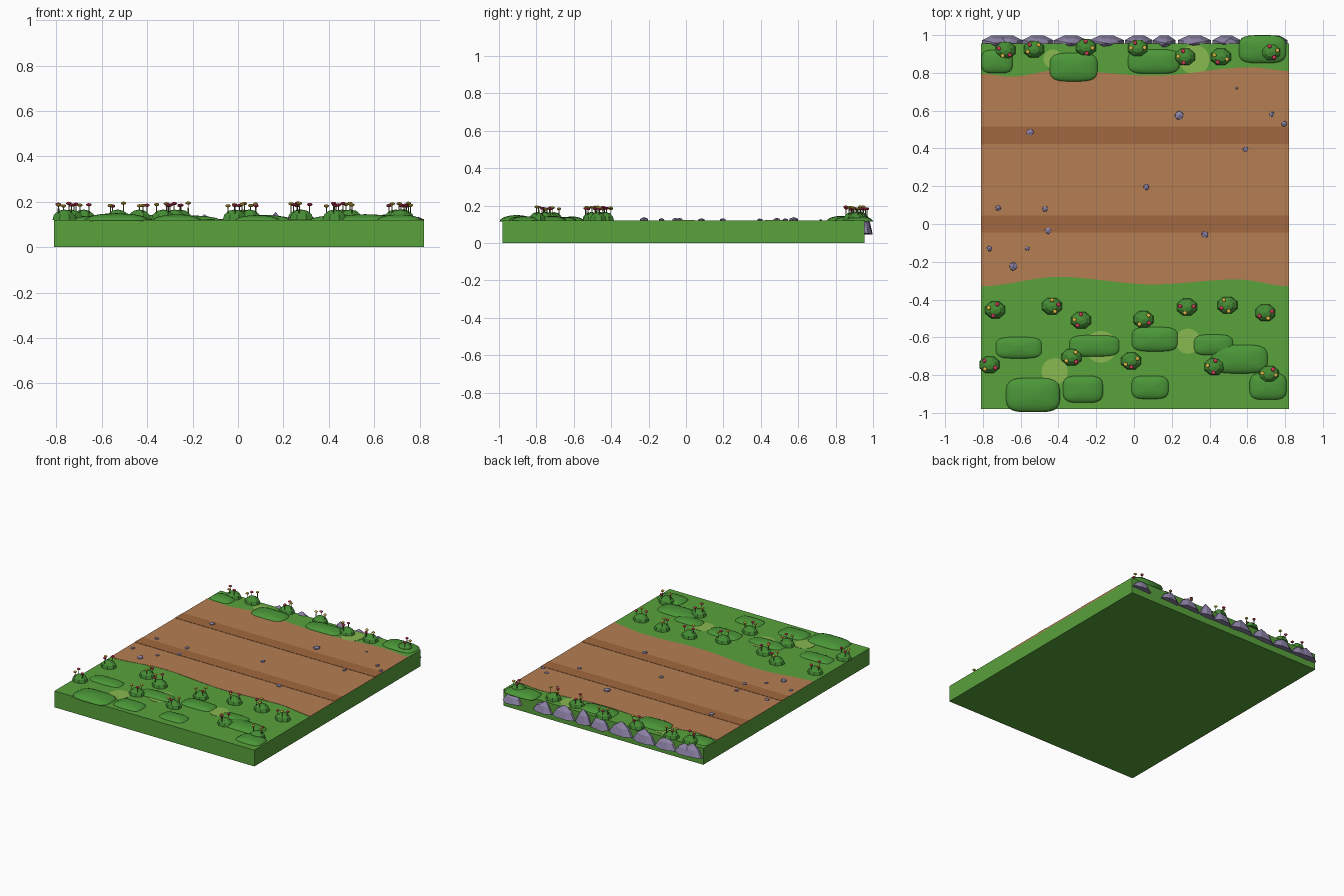
import bpy, bmesh, math, random
from mathutils import Vector

if "Cube" in bpy.data.objects:
    bpy.data.objects.remove(bpy.data.objects["Cube"])
random.seed(4)
TOP = 0.12


def mat(name, r, g, b):
    m = bpy.data.materials.new(name)
    m.diffuse_color = (r, g, b, 1)
    m.use_nodes = True
    m.node_tree.nodes["Principled BSDF"].inputs["Base Color"].default_value = m.diffuse_color
    return m


GRASS = mat("grass", 0.10, 0.36, 0.045)
MOUND = mat("mound_green", 0.07, 0.31, 0.04)
LIGHT = mat("light_grass", 0.25, 0.48, 0.08)
DIRT = mat("dirt", 0.46, 0.21, 0.085)
TRACK = mat("track", 0.36, 0.14, 0.05)
BUSH = mat("bush_green", 0.06, 0.27, 0.035)
STONE = mat("stone", 0.27, 0.23, 0.39)
STEM = mat("stem", 0.13, 0.22, 0.04)
RED = mat("red_petal", 0.65, 0.04, 0.10)
YELLOW = mat("yellow_petal", 0.75, 0.50, 0.06)


def make(name, bm, m, smooth=False):
    bmesh.ops.recalc_face_normals(bm, faces=bm.faces)
    me = bpy.data.meshes.new(name)
    bm.to_mesh(me)
    bm.free()
    ob = bpy.data.objects.new(name, me)
    bpy.context.collection.objects.link(ob)
    me.materials.append(m)
    for p in me.polygons:
        p.use_smooth = smooth
    return ob


def prism(name, outline, z0, z1, m):
    bm = bmesh.new()
    lo = [bm.verts.new((x, y, z0)) for x, y in outline]
    hi = [bm.verts.new((x, y, z1)) for x, y in outline]
    bm.faces.new(hi)
    bm.faces.new(lo[::-1])
    n = len(lo)
    for i in range(n):
        j = (i + 1) % n
        bm.faces.new((lo[i], lo[j], hi[j], hi[i]))
    return make(name, bm, m)


def rect(x0, x1, y0, y1):
    return [(x0, y0), (x1, y0), (x1, y1), (x0, y1)]


def dome(name, x, y, z, rx, ry, h, m, sides, rings, power=1.0, smooth=False):
    # power < 1 squares the plan off into a rounded rectangle
    bm = bmesh.new()
    prev = None
    for k in range(rings):
        t = k / rings * math.pi / 2
        ring = []
        for i in range(sides):
            a = 2 * math.pi * (i + 0.5) / sides
            c, s = math.cos(a), math.sin(a)
            px = math.copysign(abs(c) ** power, c) * rx * math.cos(t)
            py = math.copysign(abs(s) ** power, s) * ry * math.cos(t)
            ring.append(bm.verts.new((x + px, y + py, z + h * math.sin(t))))
        if prev:
            for i in range(sides):
                j = (i + 1) % sides
                bm.faces.new((prev[i], prev[j], ring[j], ring[i]))
        else:
            bm.faces.new(ring[::-1])
        prev = ring
    tip = bm.verts.new((x, y, z + h))
    for i in range(sides):
        bm.faces.new((prev[i], prev[(i + 1) % sides], tip))
    return make(name, bm, m, smooth)


# ground slab
prism("ground_slab", rect(-0.81, 0.82, -0.98, 0.955), 0, TOP, GRASS)


# dirt road with wavy borders
def wave(pts, steps=40):
    out = []
    for i in range(steps + 1):
        x = -0.81 + 1.63 * i / steps
        for (xa, ya), (xb, yb) in zip(pts, pts[1:]):
            if xa <= x <= xb + 1e-6:
                t = (x - xa) / (xb - xa)
                out.append((x, ya + (yb - ya) * t * t * (3 - 2 * t)))
                break
    return out


near = wave([(-0.81, -0.33), (-0.4, -0.28), (0.1, -0.32), (0.55, -0.293), (0.82, -0.33)])
far = wave([(-0.81, 0.795), (-0.65, 0.78), (-0.4, 0.815), (0.1, 0.785), (0.62, 0.83), (0.82, 0.81)])
prism("dirt_road", near + far[::-1], TOP - 0.01, TOP + 0.002, DIRT)
for y0, y1 in ((-0.045, 0.045), (0.423, 0.515)):
    prism("wheel_track", rect(-0.81, 0.82, y0, y1), TOP - 0.01, TOP + 0.004, TRACK)

# light grass patches
for x, y, r in ((-0.42, -0.78, 0.07), (-0.175, -0.65, 0.085), (0.285, -0.62, 0.067),
                (-0.43, 0.875, 0.05), (0.32, 0.87, 0.08)):
    ring = [(x + r * math.cos(i * math.pi / 8), y + r * math.sin(i * math.pi / 8)) for i in range(16)]
    prism("light_patch", ring, TOP - 0.01, TOP + 0.002, LIGHT)

# soft grass mounds: x, y, half width, half depth
for x, y, rx, ry in ((-0.61, -0.655, .125, .058), (-0.21, -0.645, .135, .058), (0.11, -0.61, .125, .066),
                     (0.42, -0.64, .106, .056), (0.56, -0.715, .15, .077), (-0.535, -0.905, .145, .092),
                     (-0.27, -0.875, .108, .073), (0.085, -0.865, .1, .063), (0.71, -0.86, .1, .072),
                     (-0.725, 0.86, .085, .063), (-0.32, 0.83, .13, .077), (0.105, 0.86, .14, .066),
                     (0.68, 0.925, .127, .075)):
    dome("grass_mound", x, y, TOP - 0.004, rx, ry, 0.3 * ry + 0.006, MOUND, 24, 6, 0.55, True)

# bushes with flowers on stems
BUSHES = ((-.735, -.455), (-.435, -.435), (-.28, -.51), (.05, -.505), (.28, -.44), (.495, -.43),
          (.695, -.47), (-.33, -.705), (-.765, -.745), (-.015, -.725), (.425, -.755), (.715, -.795),
          (-.68, .92), (-.53, .925), (-.255, .935), (.02, .93), (.27, .885), (.46, .885), (.725, .91))
for n, (x, y) in enumerate(BUSHES):
    dome("bush", x, y, TOP, 0.057, 0.048, 0.046, BUSH, 8, 3)
    a0 = random.uniform(0, 6.28)
    for k in range(3):
        a = a0 + k * 1.5 + random.uniform(-0.3, 0.3)
        fx, fy = x + 0.036 * math.cos(a), y + 0.032 * math.sin(a)
        fz = random.uniform(0.181, 0.194)
        bm = bmesh.new()
        bmesh.ops.create_cone(bm, cap_ends=True, segments=5, radius1=0.003, radius2=0.002, depth=fz - 0.13)
        bmesh.ops.translate(bm, verts=bm.verts, vec=(fx, fy, (fz + 0.13) / 2))
        make("flower_stem", bm, STEM)
        bm = bmesh.new()
        bmesh.ops.create_uvsphere(bm, u_segments=8, v_segments=5, radius=0.012)
        bmesh.ops.scale(bm, verts=bm.verts, vec=(1, 1, 0.6))
        bmesh.ops.translate(bm, verts=bm.verts, vec=(fx, fy, fz))
        make("flower", bm, (RED, YELLOW)[(n + k) % 2])

# pebbles on the road
for x, y, r in ((-.55, .485, .021), (.24, .575, .026), (.545, .72, .008), (.73, .58, .016), (.795, .53, .016),
                (.59, .395, .016), (.065, .195, .018), (-.72, .085, .017), (-.47, .08, .017),
                (-.455, -.035, .019), (-.765, -.13, .016), (-.565, -.13, .014), (-.64, -.225, .025),
                (.375, -.055, .02)):
    bm = bmesh.new()
    bmesh.ops.create_icosphere(bm, subdivisions=1, radius=r)
    for v in bm.verts:
        v.co = v.co * random.uniform(0.85, 1.1)
        v.co = Vector((x + v.co.x, y + v.co.y, TOP + 0.003 + v.co.z * 0.6))
    make("pebble", bm, STONE)

# faceted rocks along the back edge: x, half width, peak height
for x, w, top in ((-.77, .085, .14), (-.67, .085, .125), (-.51, .09, .13), (-.335, .095, .14), (-.145, .10, .145),
                  (.025, .08, .14), (.16, .065, .155), (.32, .095, .14), (.49, .08, .13), (.76, .08, .12)):
    x = max(-0.81 + w, min(0.82 - w, x))
    bm = bmesh.new()
    n = 8
    rings = []
    for z, s in ((0.05, 1.0), (0.05 + (top - 0.05) * 0.55, 0.66)):
        rings.append([bm.verts.new((x + w * s * math.cos(math.tau * (i + .5) / n),
                                    0.957 + 0.043 * s * math.sin(math.tau * (i + .5) / n),
                                    z + random.uniform(-0.005, 0.005))) for i in range(n)])
    tip = bm.verts.new((x + random.uniform(-0.02, 0.02), 0.957, top))
    bm.faces.new(rings[0])
    for i in range(n):
        j = (i + 1) % n
        bm.faces.new((rings[0][i], rings[0][j], rings[1][j], rings[1][i]))
        bm.faces.new((rings[1][i], rings[1][j], tip))
    make("back_rock", bm, STONE)
